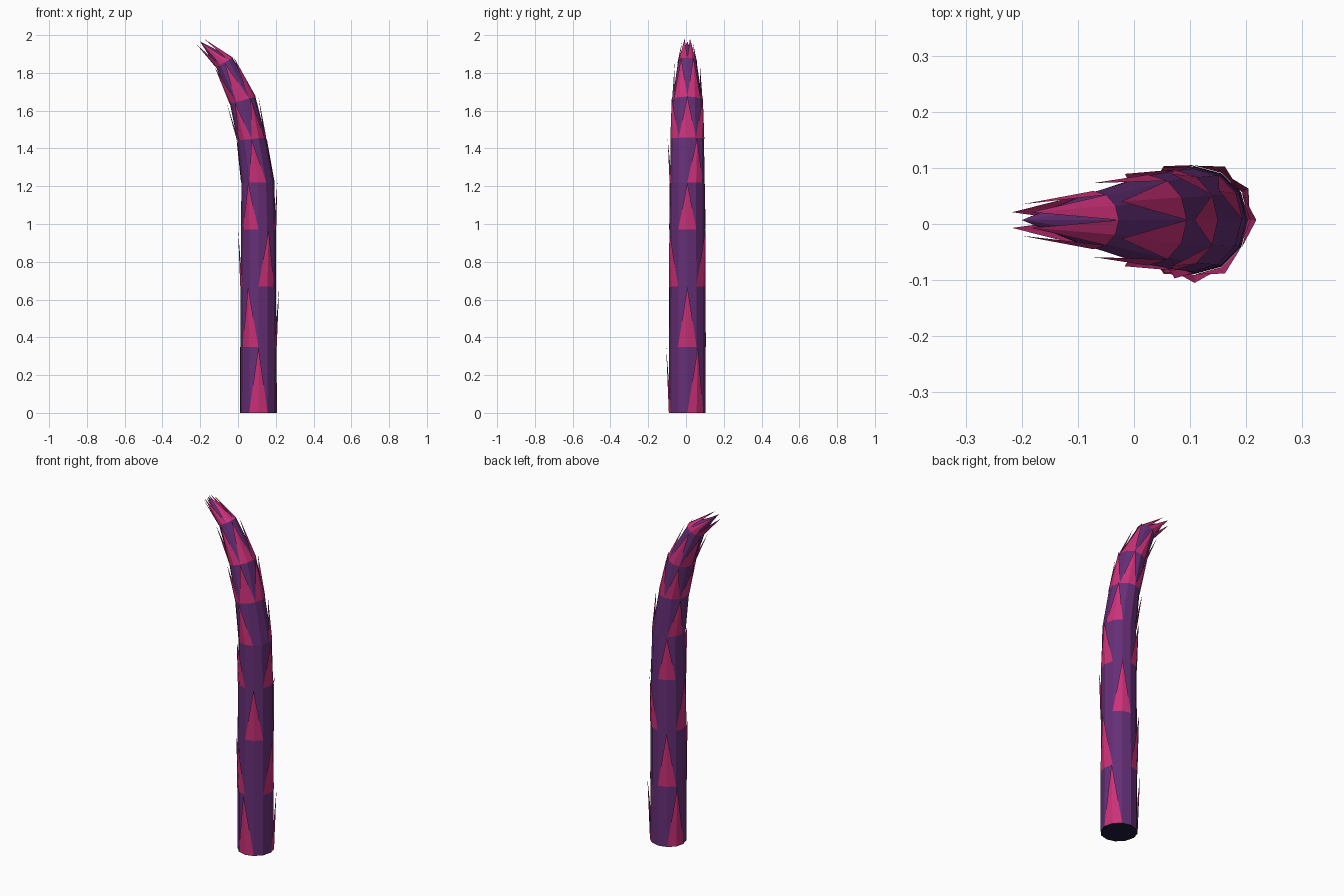
import bpy, bmesh
from math import cos, sin, radians
from mathutils import Vector

if "Cube" in bpy.data.objects:
    bpy.data.objects.remove(bpy.data.objects["Cube"])

SIDES = 12
CY = 0.007
# stalk rings: centre x, centre z, radius x, radius y, tilt towards -x in degrees
RINGS = [
    (0.108, 0.00, 0.096, 0.096, 0),
    (0.108, 0.35, 0.095, 0.096, 0),
    (0.108, 0.67, 0.094, 0.095, 0),
    (0.108, 0.97, 0.092, 0.094, 0),
    (0.105, 1.22, 0.087, 0.092, 0),
    (0.072, 1.45, 0.076, 0.088, 6),
    (0.025, 1.655, 0.070, 0.079, 16),
    (-0.072, 1.855, 0.050, 0.050, 30),
    (-0.200, 1.965, 0.0, 0.0, 45),
]
# angle of the first scale and number of scales in each row
ROWS = [(30, 3), (0, 3), (60, 3), (0, 3), (30, 3), (0, 6), (30, 6), (30, 6)]


def material(name, color):
    m = bpy.data.materials.new(name)
    m.diffuse_color = (*color, 1)
    m.use_nodes = True
    m.node_tree.nodes["Principled BSDF"].inputs["Base Color"].default_value = m.diffuse_color
    return m


def ring_point(i, angle, lift=0.0):
    x, z, rx, ry, tilt = RINGS[i]
    a, t = radians(angle), radians(tilt)
    u, v = (rx + lift) * cos(a), (ry + lift) * sin(a)
    return Vector((x + u * cos(t), CY + v, z + u * sin(t)))


def finish(bm, name, mats):
    me = bpy.data.meshes.new(name)
    bm.to_mesh(me)
    bm.free()
    for m in mats:
        me.materials.append(m)
    ob = bpy.data.objects.new(name, me)
    bpy.context.collection.objects.link(ob)
    return ob


purple = material("purple_skin", (0.13, 0.028, 0.18))
navy = material("cut_end", (0.016, 0.01, 0.05))
pink = material("pink_scale", (0.60, 0.03, 0.19))

# stalk: lofted rings closed by a point and a dark cut end
bm = bmesh.new()
step = 360 / SIDES
loops = [[bm.verts.new(ring_point(i, k * step)) for k in range(SIDES)]
         for i in range(len(RINGS) - 1)]
for lo, hi in zip(loops, loops[1:]):
    for k in range(SIDES):
        n = (k + 1) % SIDES
        bm.faces.new((lo[k], lo[n], hi[n], hi[k]))
tip = bm.verts.new(ring_point(len(RINGS) - 1, 0))
for k in range(SIDES):
    bm.faces.new((loops[-1][k], loops[-1][(k + 1) % SIDES], tip))
bm.faces.new(loops[0][::-1]).material_index = 1
finish(bm, "stalk", [purple, navy])

# scales: folded triangles rooted on a ring, standing off the stalk at the next ring
bm = bmesh.new()
for row, (start, count) in enumerate(ROWS):
    for s in range(count):
        a = start + s * 360 / count
        left, mid, right = (bm.verts.new(ring_point(row, a + d, 0.002)) for d in (-30, 0, 30))
        apex = bm.verts.new(ring_point(row + 1, a, 0.016 if row < 7 else 0.028))
        bm.faces.new((left, mid, apex))
        bm.faces.new((mid, right, apex))
finish(bm, "leaf_scales", [pink])
